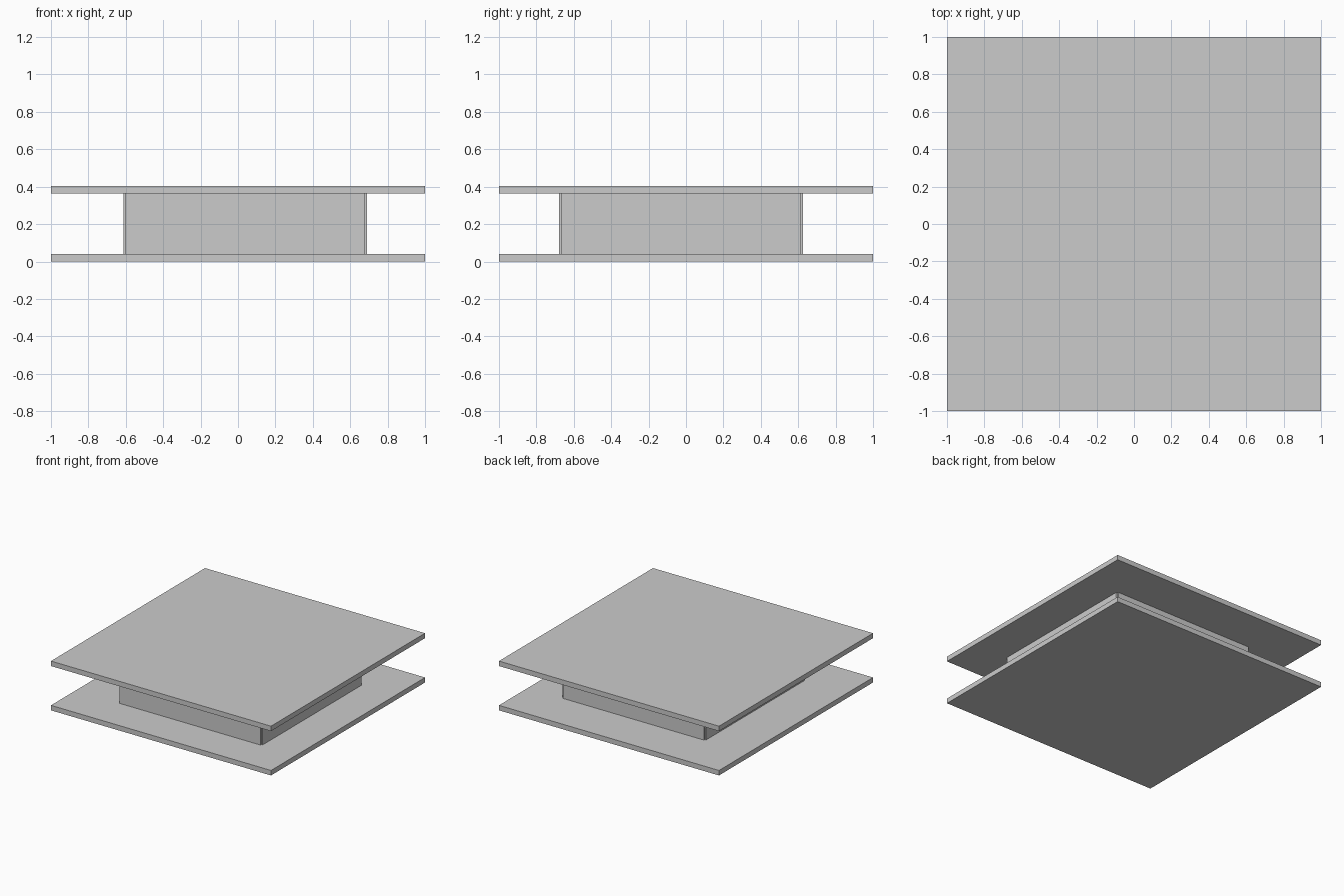
import bpy

if "Cube" in bpy.data.objects:
    bpy.data.objects.remove(bpy.data.objects["Cube"])


def box(name, x, y, z):
    """Box from (min, max) ranges on each axis."""
    bpy.ops.mesh.primitive_cube_add(size=1)
    ob = bpy.context.object
    ob.name = name
    ob.location = [(a + b) / 2 for a, b in (x, y, z)]
    ob.scale = [b - a for a, b in (x, y, z)]
    bpy.ops.object.transform_apply(location=True, rotation=False, scale=True)
    return ob


PLATE = 0.041
TOP = 0.405
SPAN = (-1, 1)
T = 0.014                      # wall thickness
X0, X1 = -0.613, 0.691         # outer faces of the side walls
Y0, Y1 = -0.678, 0.626         # outer faces of the front and back walls
STEP = 0.012                   # small notch where walls meet at corners

# Square plates
box("bottom_plate", SPAN, SPAN, (0, PLATE))
box("top_plate", SPAN, SPAN, (TOP - PLATE, TOP))

# Four thin walls between the plates, notched at the corners
rise = (PLATE, TOP - PLATE)
across = (X0 + STEP, X1 - STEP)
along = (Y0 + STEP, Y1 - STEP)
box("front_wall", across, (Y0, Y0 + T), rise)
box("back_wall", across, (Y1 - T, Y1), rise)
box("left_wall", (X0, X0 + T), along, rise)
box("right_wall", (X1 - T, X1), along, rise)
